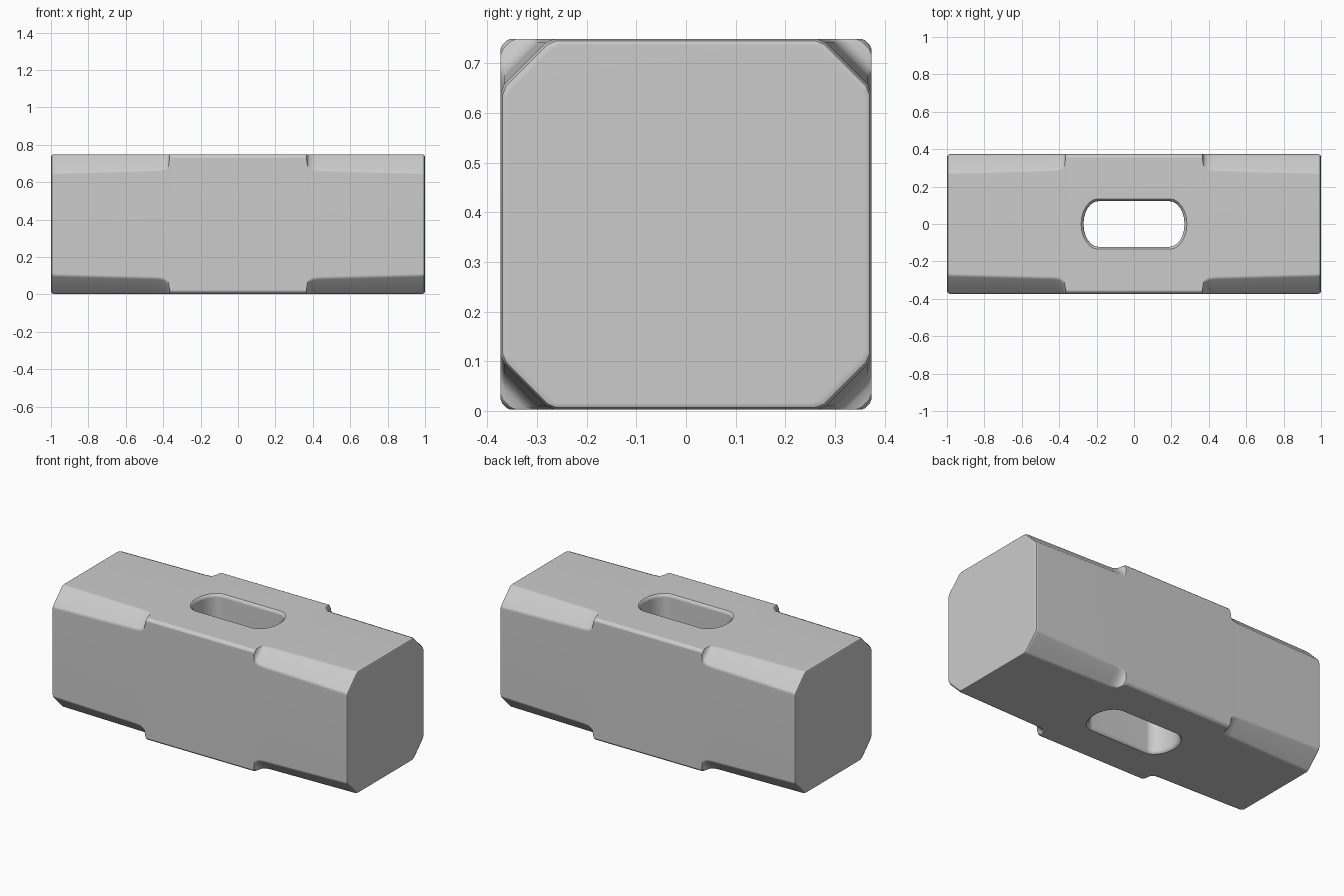
import bpy, bmesh, math

cube = bpy.data.objects.get("Cube")
if cube:
    bpy.data.objects.remove(cube, do_unlink=True)

HALF = 0.373      # half of the square section
MID = 0.376       # height of the long axis

steel = bpy.data.materials.new("light grey steel")
steel.use_nodes = True
grey = (0.6, 0.6, 0.6, 1)
steel.diffuse_color = grey
steel.node_tree.nodes["Principled BSDF"].inputs["Base Color"].default_value = grey


def section(x, chamfer, inset):
    """Square section with chamfered corners and softened chamfer edges."""
    h = HALF - inset
    r = min(0.01, chamfer * 0.3)
    corner = [(h, h - chamfer - r), (h - 0.7 * r, h - chamfer + 0.7 * r)]
    corner += [(b, a) for a, b in reversed(corner)]
    ring = []
    for quarter in range(4):
        c, s = round(math.cos(quarter * math.pi / 2)), round(math.sin(quarter * math.pi / 2))
        ring += [(x, a * c - b * s, MID + a * s + b * c) for a, b in corner]
    return ring


def loft(name, rings):
    """Skin closed rings and cap both ends."""
    bm = bmesh.new()
    loops = [[bm.verts.new(p) for p in ring] for ring in rings]
    for low, high in zip(loops, loops[1:]):
        for i in range(len(low)):
            j = (i + 1) % len(low)
            bm.faces.new((low[i], low[j], high[j], high[i]))
    bm.faces.new(loops[0])
    bm.faces.new(loops[-1])
    bmesh.ops.recalc_face_normals(bm, faces=bm.faces)
    mesh = bpy.data.meshes.new(name)
    bm.to_mesh(mesh)
    bm.free()
    mesh.materials.append(steel)
    obj = bpy.data.objects.new(name, mesh)
    bpy.context.collection.objects.link(obj)
    return obj


# Hammer head: x, chamfer size, inset, mirrored to both ends
stations = [(0.36, 0.015, 0), (0.367, 0.024, 0), (0.371, 0.05, 0), (0.38, 0.068, 0),
            (0.4, 0.079, 0), (0.43, 0.083, 0), (0.985, 0.098, 0),
            (0.995, 0.098, 0.004), (1.0, 0.098, 0.013)]
rings = [section(-x, c, i) for x, c, i in reversed(stations)]
rings += [section(x, c, i) for x, c, i in stations]
head = loft("hammer_head", rings)


# Handle hole: straight sides, bowed ends, flared at both mouths
def hole_ring(z, grow):
    ring = []
    for side in (1, -1):
        for k in range(13):
            a = math.radians(-90 + 15 * k)
            ring.append((side * (0.19 + (0.08 + grow) * math.cos(a)),
                         side * (0.122 + grow) * math.sin(a), z))
    return ring


half_profile = [(0, 0), (HALF - 0.02, 0), (HALF - 0.007, 0.004), (HALF, 0.013), (HALF + 0.05, 0.063)]
levels = [(-z, g) for z, g in reversed(half_profile[1:])] + half_profile[1:]
cutter = loft("hole_cutter", [hole_ring(MID + z, g) for z, g in levels])
cutter.hide_render = True

cut = head.modifiers.new("handle_hole", 'BOOLEAN')
cut.operation = 'DIFFERENCE'
cut.solver = 'EXACT'
cut.object = cutter

bpy.ops.object.select_all(action='DESELECT')
head.select_set(True)
bpy.context.view_layer.objects.active = head
bpy.ops.object.modifier_apply(modifier=cut.name)
bpy.data.objects.remove(cutter, do_unlink=True)
bpy.ops.object.shade_smooth_by_angle(angle=math.radians(35))
weighted = head.modifiers.new("flat_shading", 'WEIGHTED_NORMAL')
weighted.keep_sharp = True
